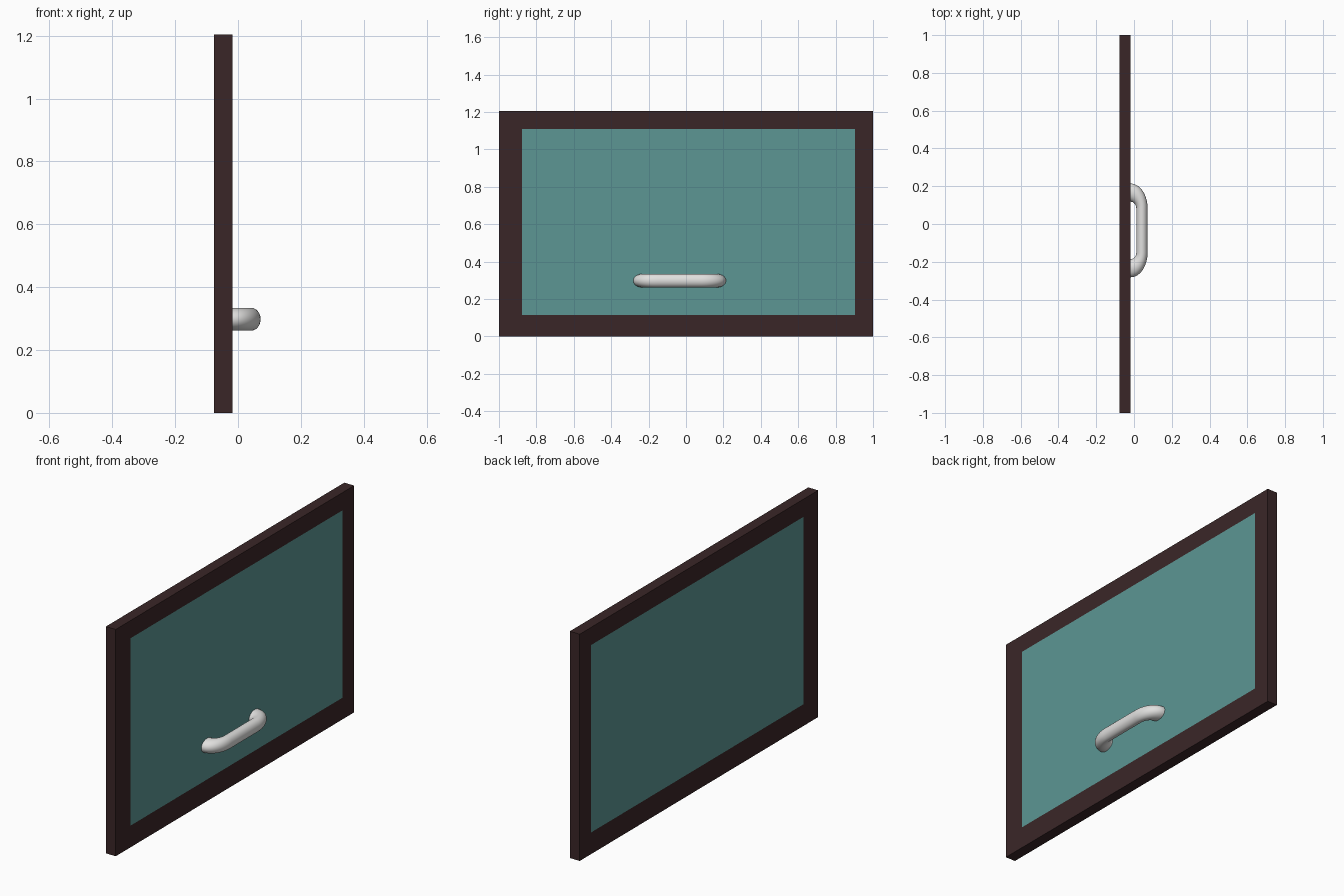
import bpy, bmesh, math
from mathutils import Matrix, Vector

if "Cube" in bpy.data.objects:
    bpy.data.objects.remove(bpy.data.objects["Cube"])


def material(name, rgb):
    m = bpy.data.materials.new(name)
    m.diffuse_color = (*rgb, 1.0)
    m.use_nodes = True
    m.node_tree.nodes["Principled BSDF"].inputs["Base Color"].default_value = m.diffuse_color
    return m


def add_object(name, bm, mats):
    bmesh.ops.recalc_face_normals(bm, faces=bm.faces[:])
    me = bpy.data.meshes.new(name)
    bm.to_mesh(me)
    bm.free()
    for m in mats:
        me.materials.append(m)
    ob = bpy.data.objects.new(name, me)
    bpy.context.collection.objects.link(ob)
    return ob


frame_brown = material("dark brown frame", (0.042, 0.0194, 0.0203))
glass_teal = material("teal glass", (0.107, 0.305, 0.296))
handle_white = material("white handle", (0.75, 0.745, 0.735))

# Window panel: a slab cut along the glass outline, with flush glass on both sides
X0, X1 = -0.076, -0.018
GY0, GY1, GZ0, GZ1 = -0.877, 0.904, 0.115, 1.11
bm = bmesh.new()
bmesh.ops.create_cube(bm, size=1, matrix=Matrix.Translation(((X0 + X1) / 2, 0, 0.602))
                      @ Matrix.Diagonal((X1 - X0, 2, 1.204, 1)))
for co, no in (((0, GY0, 0), (0, 1, 0)), ((0, GY1, 0), (0, 1, 0)),
               ((0, 0, GZ0), (0, 0, 1)), ((0, 0, GZ1), (0, 0, 1))):
    bmesh.ops.bisect_plane(bm, geom=bm.verts[:] + bm.edges[:] + bm.faces[:],
                           plane_co=co, plane_no=no)
for f in bm.faces:
    c = f.calc_center_median()
    if abs(f.normal.x) > 0.9 and GY0 < c.y < GY1 and GZ0 < c.z < GZ1:
        f.material_index = 1
add_object("window_panel", bm, [frame_brown, glass_teal])

# Handle: round bar with a quarter bend at each end, stretched along y
SIDES, STEPS = 32, 14
HX, HY, HZ = 0.030, 0.048, 0.036      # half thickness of the bar
RX, RY = 0.060, 0.083                 # bend radii of the centre line
Y_MID, Y_HALF = -0.034, 0.248
y_bend = Y_HALF - HY - RY             # start of the bend from the middle

stations = []                         # (centre x, centre y, bend angle)
for i in range(STEPS + 1):
    a = math.pi / 2 * i / STEPS
    stations.append((X1 + RX * math.sin(a), y_bend + RY * math.cos(a), a))
path = [(x, y, math.sin(a), math.cos(a)) for x, y, a in stations]
path += [(x, -y, s, -c) for x, y, s, c in reversed(path)]
path.insert(0, (X1 - 0.006, path[0][1], 0, 1))      # ends sit just inside the panel
path.append((X1 - 0.006, path[-1][1], 0, -1))

bm = bmesh.new()
rings = []
for x, y, s, c in path:
    ring = []
    for k in range(SIDES):
        t = 2 * math.pi * k / SIDES
        ring.append(bm.verts.new(Vector((x + HX * math.cos(t) * s,
                                         Y_MID + y + HY * math.cos(t) * c,
                                         0.298 + HZ * math.sin(t)))))
    rings.append(ring)
for a, b in zip(rings, rings[1:]):
    for k in range(SIDES):
        n = (k + 1) % SIDES
        bm.faces.new((a[k], a[n], b[n], b[k]))
bm.faces.new(rings[0])
bm.faces.new(rings[-1])
handle = add_object("handle", bm, [handle_white])
bpy.context.view_layer.objects.active = handle
handle.select_set(True)
bpy.ops.object.shade_smooth_by_angle(angle=math.radians(40))
